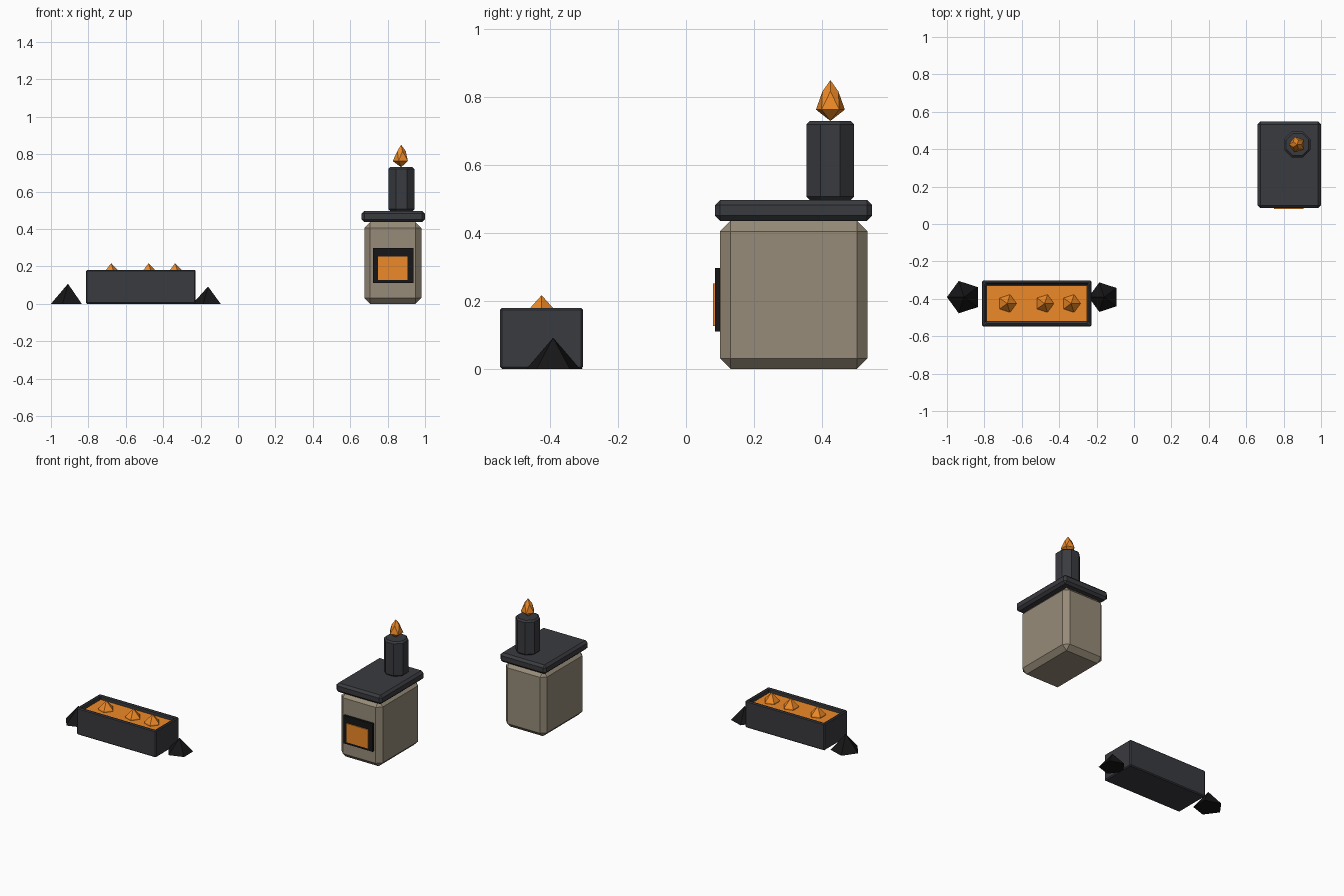
import bpy, bmesh, math
from mathutils import Matrix

if "Cube" in bpy.data.objects:
    bpy.data.objects.remove(bpy.data.objects["Cube"])


def material(name, rgb):
    m = bpy.data.materials.new(name)
    m.diffuse_color = (*rgb, 1)
    m.use_nodes = True
    m.node_tree.nodes["Principled BSDF"].inputs["Base Color"].default_value = m.diffuse_color
    return m


STONE = material("stone", (0.31, 0.26, 0.19))
IRON = material("iron", (0.042, 0.043, 0.05))
COAL = material("coal", (0.008, 0.008, 0.009))
GLOW = material("glow", (0.85, 0.25, 0.02))


def finish(name, bm, mat):
    bmesh.ops.recalc_face_normals(bm, faces=bm.faces)
    me = bpy.data.meshes.new(name)
    bm.to_mesh(me)
    bm.free()
    ob = bpy.data.objects.new(name, me)
    me.materials.append(mat)
    bpy.context.collection.objects.link(ob)
    return ob


def chamfer(ob, width):
    mod = ob.modifiers.new("chamfer", 'BEVEL')
    mod.width = width
    mod.segments = 1
    mod.limit_method = 'ANGLE'
    mod.angle_limit = math.radians(50)


def box_mesh(lo, hi):
    bm = bmesh.new()
    size = [b - a for a, b in zip(lo, hi)]
    mid = [(a + b) / 2 for a, b in zip(lo, hi)]
    bmesh.ops.create_cube(bm, size=1, matrix=Matrix.Translation(mid) @ Matrix.Diagonal((*size, 1)))
    return bm


def box(name, lo, hi, mat, bevel=0):
    ob = finish(name, box_mesh(lo, hi), mat)
    if bevel:
        chamfer(ob, bevel)


def cone(name, sides, r1, r2, z0, z1, x, y, turn, mat):
    bm = bmesh.new()
    bmesh.ops.create_cone(bm, cap_ends=True, segments=sides, radius1=r1, radius2=r2, depth=z1 - z0,
                          matrix=Matrix.Translation((x, y, (z0 + z1) / 2)) @ Matrix.Rotation(turn, 4, 'Z'))
    return finish(name, bm, mat)


def gem(name, x, y, z, r, half, mat, taper=1.0):
    # low-poly ball stretched upright; taper narrows the upper ring into a flame
    bm = bmesh.new()
    bmesh.ops.create_icosphere(bm, subdivisions=1, radius=1)
    for v in bm.verts:
        s = taper if v.co.z > 0 else 1
        v.co = (x + v.co.x * r * s, y + v.co.y * r * s, z + v.co.z * half)
    finish(name, bm, mat)


# Furnace
box("furnace_body", (0.676, 0.10, 0), (0.981, 0.534, 0.436), STONE, 0.031)
box("furnace_top_slab", (0.66, 0.085, 0.436), (1.0, 0.548, 0.497), IRON, 0.015)
box("door_frame", (0.722, 0.085, 0.11), (0.938, 0.115, 0.297), COAL)
box("door_glow", (0.749, 0.079, 0.126), (0.906, 0.10, 0.252), GLOW)

# Chimney with flame
R = 0.07 / math.cos(math.pi / 8)
chimney = cone("chimney", 8, R, R, 0.497, 0.73, 0.874, 0.425, math.pi / 8, IRON)
chamfer(chimney, 0.01)
gem("chimney_flame", 0.872, 0.425, 0.79, 0.05, 0.06, GLOW, 0.55)

# Trough hollowed from the top
bm = box_mesh((-0.813, -0.547, 0), (-0.226, -0.303, 0.18))
top = max(bm.faces, key=lambda f: f.calc_center_median().z)
bmesh.ops.inset_region(bm, faces=[top], thickness=0.026)
bottom = bmesh.ops.extrude_discrete_faces(bm, faces=[top])["faces"][0]
bmesh.ops.translate(bm, verts=bottom.verts, vec=(0, 0, -0.05))
trough = finish("trough", bm, IRON)
chamfer(trough, 0.006)

# Ember bed and embers
box("ember_bed", (-0.788, -0.522, 0.12), (-0.251, -0.328, 0.157), GLOW)
for i, x in enumerate((-0.678, -0.478, -0.336)):
    gem(f"ember_{i + 1}", x, -0.425, 0.122, 0.055, 0.095, GLOW)

# Coal heaps at both ends
cone("coal_heap_left", 5, 0.091, 0, 0, 0.107, -0.909, -0.391, math.pi / 2, COAL)
cone("coal_heap_right", 5, 0.083, 0, 0, 0.092, -0.16, -0.391, math.pi / 2, COAL)
